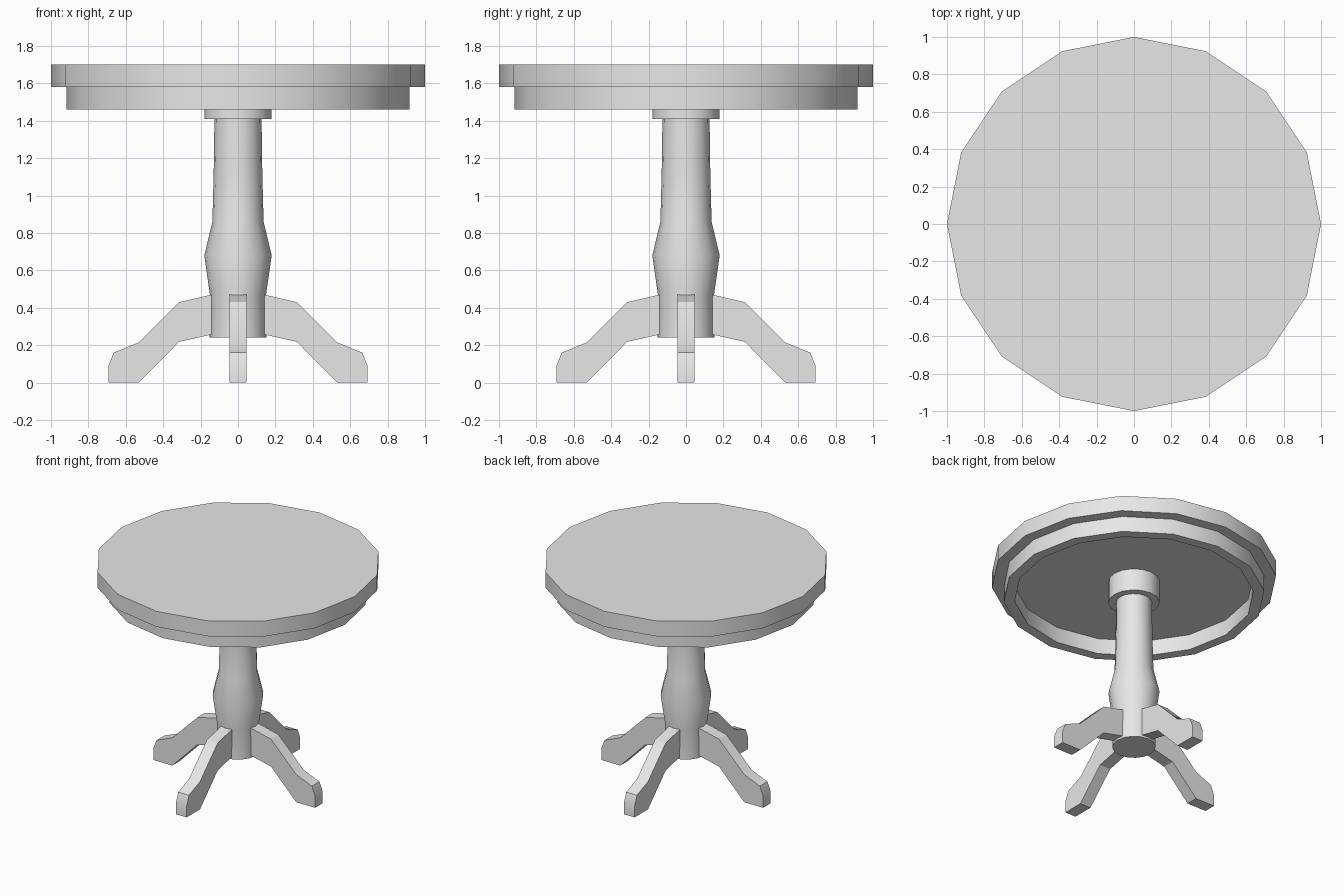
import bpy
import bmesh
import math
from mathutils import Matrix, Vector

SIDES = 16

cube = bpy.data.objects.get("Cube")
if cube:
    bpy.data.objects.remove(cube, do_unlink=True)

grey = bpy.data.materials.new("light_grey")
grey.use_nodes = True
grey.diffuse_color = (0.8, 0.8, 0.8, 1)
grey.node_tree.nodes["Principled BSDF"].inputs["Base Color"].default_value = (0.8, 0.8, 0.8, 1)


def finish(name, bm):
    """Turn a bmesh into a named, shaded object."""
    bmesh.ops.recalc_face_normals(bm, faces=bm.faces)
    mesh = bpy.data.meshes.new(name)
    bm.to_mesh(mesh)
    bm.free()
    mesh.materials.append(grey)
    obj = bpy.data.objects.new(name, mesh)
    bpy.context.collection.objects.link(obj)
    bpy.ops.object.select_all(action="DESELECT")
    obj.select_set(True)
    bpy.context.view_layer.objects.active = obj
    bpy.ops.object.shade_smooth_by_angle(angle=math.radians(30))
    return obj


def lathe(name, profile, closed=False):
    """Sweep (radius, z) points round the z axis; open profiles get end caps."""
    bm = bmesh.new()
    rings = []
    for r, z in profile:
        angles = [2 * math.pi * i / SIDES for i in range(SIDES)]
        rings.append([bm.verts.new((r * math.cos(a), r * math.sin(a), z)) for a in angles])
    pairs = list(zip(rings, rings[1:]))
    if closed:
        pairs.append((rings[-1], rings[0]))
    else:
        bm.faces.new(rings[0])
        bm.faces.new(rings[-1])
    for low, high in pairs:
        for i in range(SIDES):
            j = (i + 1) % SIDES
            bm.faces.new((low[i], low[j], high[j], high[i]))
    return finish(name, bm)


def leg(name, outline, width, angle):
    """Extrude a side outline to a plank and turn it round the column."""
    bm = bmesh.new()
    face = bm.faces.new([bm.verts.new((x, -width / 2, z)) for x, z in outline])
    result = bmesh.ops.extrude_face_region(bm, geom=[face])
    moved = [v for v in result["geom"] if isinstance(v, bmesh.types.BMVert)]
    bmesh.ops.translate(bm, verts=moved, vec=Vector((0, width, 0)))
    if not face.is_valid or len(bm.faces) < len(outline) + 2:
        bm.faces.new([v for v in bm.verts if v not in moved])
    bmesh.ops.rotate(bm, verts=bm.verts, matrix=Matrix.Rotation(angle, 3, "Z"))
    return finish(name, bm)


# Round top with a hollow apron beneath
lathe("table_top", [(1, 1.58), (1, 1.7)])
lathe("apron", [(0.84, 1.46), (0.917, 1.46), (0.917, 1.58), (0.84, 1.58)], closed=True)

# Turned column and its collar
lathe("collar", [(0.18, 1.41), (0.18, 1.58)])
lathe("column", [(0.152, 0.24), (0.15, 0.47), (0.18, 0.68), (0.137, 0.86),
                 (0.13, 1.12), (0.126, 1.41)])

# Four curved feet
foot_outline = [(0.12, 0.475), (0.315, 0.43), (0.53, 0.215), (0.665, 0.16), (0.693, 0.09),
                (0.693, 0), (0.53, 0), (0.315, 0.218), (0.12, 0.262)]
for i, side in enumerate(("left", "back", "right", "front")):
    leg(side + "_leg", foot_outline, 0.092, i * math.pi / 2)
